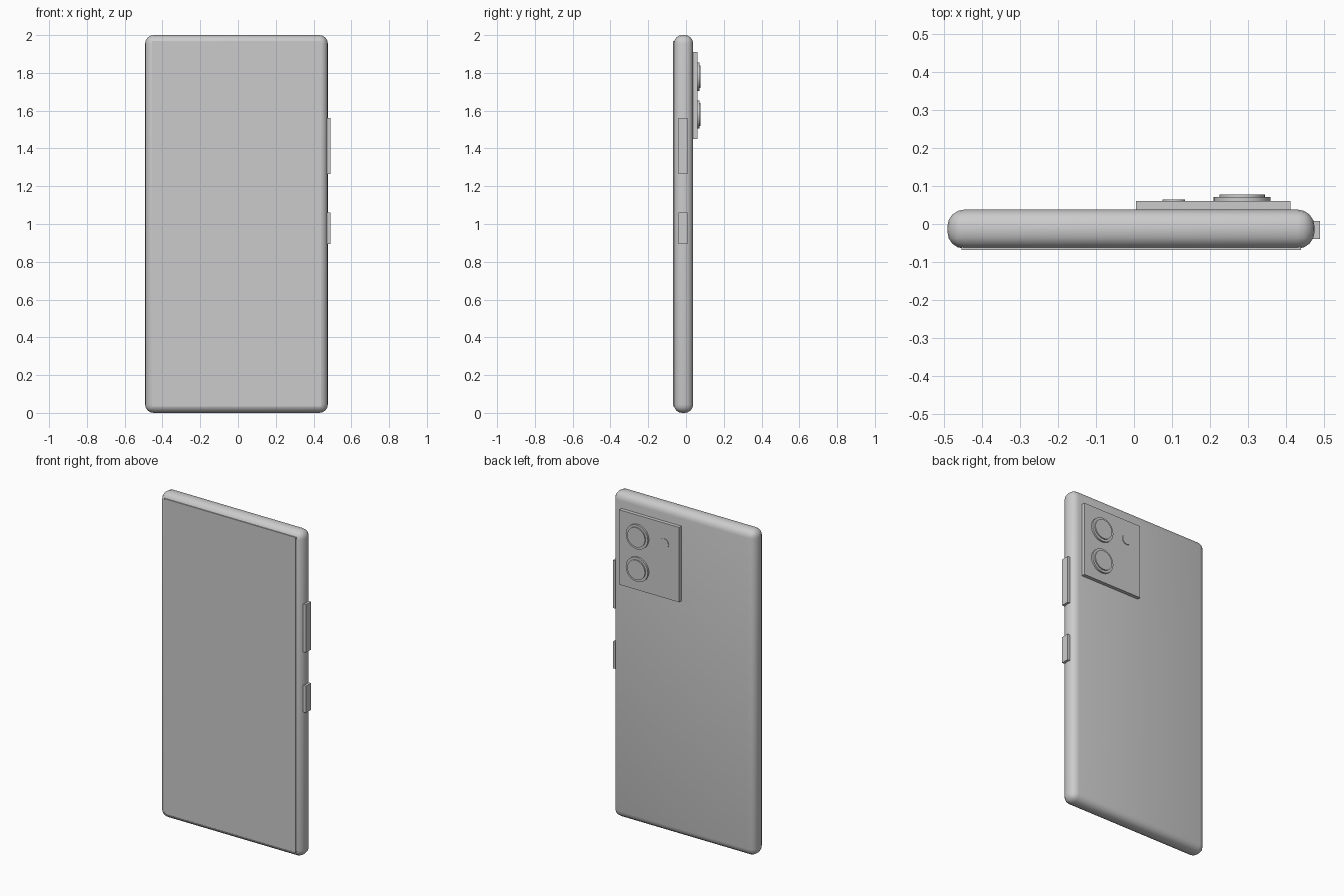
import bpy, math

if "Cube" in bpy.data.objects:
    bpy.data.objects.remove(bpy.data.objects["Cube"])

grey = bpy.data.materials.new("plain grey")
grey.diffuse_color = (0.6, 0.6, 0.6, 1)
grey.use_nodes = True
grey.node_tree.nodes["Principled BSDF"].inputs["Base Color"].default_value = grey.diffuse_color


def box(name, x, y, z):
    """Box spanning the given (min, max) ranges."""
    bpy.ops.mesh.primitive_cube_add(size=1, location=[sum(r) / 2 for r in (x, y, z)])
    ob = bpy.context.object
    ob.name = name
    ob.scale = [r[1] - r[0] for r in (x, y, z)]
    bpy.ops.object.transform_apply(location=False, rotation=False, scale=True)
    ob.data.materials.append(grey)
    return ob


def disc(name, x, z, radius, y):
    """Short cylinder facing the back."""
    bpy.ops.mesh.primitive_cylinder_add(vertices=32, radius=radius, depth=y[1] - y[0],
                                        location=(x, sum(y) / 2, z),
                                        rotation=(math.pi / 2, 0, 0))
    ob = bpy.context.object
    ob.name = name
    ob.data.materials.append(grey)
    bpy.ops.object.shade_smooth_by_angle(angle=math.radians(40))
    return ob


# rounded body
body = box("body", (-0.492, 0.476), (-0.065, 0.038), (0, 2))
bevel = body.modifiers.new("rounding", 'BEVEL')
bevel.width = 0.045
bevel.segments = 4
bevel.limit_method = 'NONE'
bpy.ops.object.select_all(action='DESELECT')
body.select_set(True)
bpy.context.view_layer.objects.active = body
bpy.ops.object.shade_smooth()

# front screen plate
box("screen", (-0.455, 0.44), (-0.068, -0.060), (0.035, 1.97))

# side buttons
box("volume_button", (0.45, 0.49), (-0.04, 0.008), (1.265, 1.56))
box("power_button", (0.45, 0.49), (-0.04, 0.008), (0.895, 1.06))

# camera plate, stepped lenses and flash
box("camera_plate", (0.005, 0.412), (0.03, 0.06), (1.45, 1.91))
for label, z in (("upper", 1.78), ("lower", 1.58)):
    disc(label + "_lens_ring", 0.285, z, 0.075, (0.055, 0.071))
    disc(label + "_lens", 0.285, z, 0.06, (0.055, 0.078))
disc("flash", 0.105, 1.785, 0.03, (0.055, 0.064))
